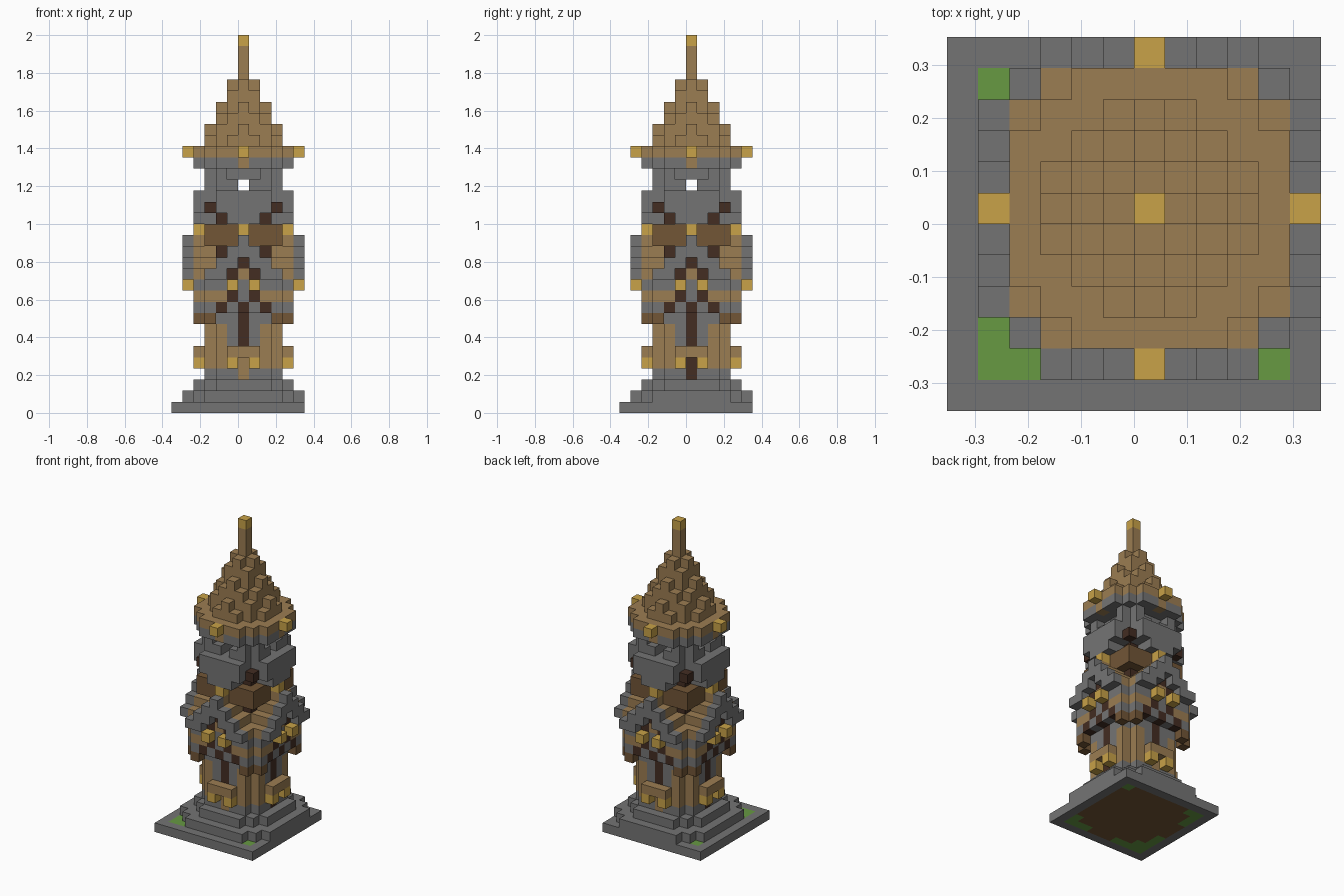
import bpy, bmesh
from mathutils import Vector

if "Cube" in bpy.data.objects:
    bpy.data.objects.remove(bpy.data.objects["Cube"])

V = 2 / 34  # block size; 34 blocks tall
COLOURS = {
    "grey stone": (0.175, 0.175, 0.175), "tan wood": (0.33, 0.205, 0.085),
    "gold": (0.58, 0.36, 0.065), "brown wood": (0.168, 0.092, 0.037),
    "dark wood": (0.056, 0.026, 0.016), "green grass": (0.135, 0.32, 0.055),
}
mats = {}
for n, c in COLOURS.items():
    mats[n] = bpy.data.materials.new(n)
    mats[n].diffuse_color = (*c, 1)
NAMES = list(COLOURS)
GREY, TAN, GOLD, BROWN, DARK, GREEN = NAMES
cells = {}


def put(part, x, y, k, col):
    cells[(x, y, k)] = (part, col)


def four(part, x, d, k, col):
    """Place a block at offset +-x on all four sides, d blocks out."""
    for s in (x, -x):
        for p in ((s, -d), (s, d), (d, s), (-d, s)):
            put(part, *p, k, col)


def disc(part, r, s, ks, col):
    """Stepped octagon layer: col is a name or a rule on x, y."""
    for k in ks:
        for x in range(-r, r + 1):
            for y in range(-r, r + 1):
                if abs(x) + abs(y) <= s:
                    put(part, x, y, k, col(x, y) if callable(col) else col)


# base plate with grass and earth, then stone steps
for x in range(-6, 6):
    for y in range(-6, 6):
        rim = x in (-6, 5) or y in (-6, 5)
        put("base_plate", x, y, 0, GREY if rim else BROWN if x * x + y * y < 27 else GREEN)
disc("stone_steps", 5, 8, [1], GREY)
disc("stone_steps", 4, 6, [2], GREY)

# lower tower: stone panels with timber corners
disc("lower_tower", 3, 5, [3], GREY)
disc("lower_tower", 3, 5, range(4, 8), lambda x, y: TAN if min(abs(x), abs(y)) >= 2 else GREY)
disc("lower_tower", 3, 5, [8], GREY)
for k in (3, 4, 6, 7):
    four("door", 0, 3, k, DARK)
for y in (-3, 3):
    for k in (3, 4):
        put("door", 0, y, k, TAN)
for x in (0, 1):
    four("door_canopy", x, 4, 5, TAN)
four("canopy_lamp", 1, 4, 4, GOLD)

# overhanging floor with brackets and crossed timber
four("bracket", 3, 4, 8, BROWN)
four("bracket", 0, 3, 8, DARK)
disc("jetty", 4, 7, [9, 11], GREY)
disc("jetty", 4, 7, [10], lambda x, y: TAN if min(abs(x), abs(y)) >= 2 else GREY)
for x, k in ((0, 9), (2, 9), (1, 10)):
    four("cross_timber", x, 4, k, DARK)
four("lantern", 1, 5, 11, GOLD)

# gables: stone edge outside, wooden roof behind
disc("middle_tower", 3, 4, range(12, 15), GREY)
disc("middle_tower", 3, 6, [15, 16], lambda x, y: BROWN if min(abs(x), abs(y)) >= 1 else GREY)
STEPS = ((0, (14, 15)), (1, (13, 14)), (2, (12, 13)), (3, (12,)))
for x, ks in STEPS:
    for k in ks:
        four("gable_edge", x, 5, k, GREY)
        for d in (4, 3):
            if (x, d, k) not in cells:
                four("gable_roof", x, d, k, TAN)
for k in (14, 15):
    four("gable_roof", 0, 3, k, TAN)
for k in (13, 14):
    four("gable_roof", 1, 3, k, TAN)
four("gable_wall", 0, 4, 12, TAN)
four("gable_wall", 0, 4, 13, DARK)
four("gable_wall", 1, 4, 12, DARK)
four("finial", 0, 4, 16, GOLD)
four("corner_strut", 2, 2, 14, DARK)

# upper stone walls flaring outward, dark struts at the corners
disc("upper_wall", 3, 4, [17], GREY)
disc("upper_wall", 3, 5, [18, 19], GREY)
for k, w in ((17, 1), (18, 2), (19, 2)):
    for x in range(w + 1):
        four("upper_wall", x, 4, k, GREY)
four("corner_strut", 2, 2, 17, DARK)
four("corner_strut", 3, 3, 18, DARK)

# belfry with a slot straight through and recessed heads
disc("belfry", 3, 5, [20, 21], GREY)
for i in range(-3, 4):
    cells.pop((i, 0, 20), None)
    cells.pop((0, i, 20), None)
for s in (-3, 3):
    for j in (-1, 0, 1):
        cells.pop((j, s, 21), None)
        cells.pop((s, j, 21), None)
disc("cornice", 4, 6, [22], GREY)
four("cornice", 0, 4, 22, TAN)

# stepped wooden roof and spire
disc("roof_eave", 4, 6, [23], TAN)
four("eave_lamp", 0, 5, 23, GOLD)
disc("roof", 3, 4, [24], TAN)
disc("roof", 3, 3, [25], TAN)
four("roof", 2, 2, 25, TAN)
disc("roof", 2, 3, [26], TAN)
disc("roof", 2, 2, [27], TAN)
disc("roof", 1, 2, [28], TAN)
disc("roof", 1, 1, [29], TAN)
disc("spire", 0, 0, range(30, 33), TAN)
disc("spire_tip", 0, 0, [33], GOLD)

# turn the blocks of each part into one mesh of exposed faces
for part in dict.fromkeys(p for p, _ in cells.values()):
    bm = bmesh.new()
    used = []
    for pos, (p, col) in cells.items():
        if p != part:
            continue
        c = Vector(pos) + Vector((0.5, 0.5, 0.5))
        for axis in range(3):
            for sign in (-1, 1):
                n = [0, 0, 0]
                n[axis] = sign
                if tuple(a + b for a, b in zip(pos, n)) in cells:
                    continue
                u, w = Vector((0, 0, 0)), Vector((0, 0, 0))
                u[(axis + 1) % 3] = 0.5
                w[(axis + 2) % 3] = 0.5 * sign
                f = c + Vector(n) * 0.5
                face = bm.faces.new([bm.verts.new(q * V) for q in (f - u - w, f + u - w, f + u + w, f - u + w)])
                if col not in used:
                    used.append(col)
                face.material_index = used.index(col)
    if not bm.faces:
        bm.free()
        continue
    bmesh.ops.remove_doubles(bm, verts=bm.verts, dist=0.001)
    me = bpy.data.meshes.new(part)
    bm.to_mesh(me)
    bm.free()
    for col in used:
        me.materials.append(mats[col])
    bpy.context.collection.objects.link(bpy.data.objects.new(part, me))

for m in bpy.data.materials:
    if m.users and not m.is_grease_pencil:
        m.use_nodes = True
        m.node_tree.nodes["Principled BSDF"].inputs["Base Color"].default_value = m.diffuse_color
